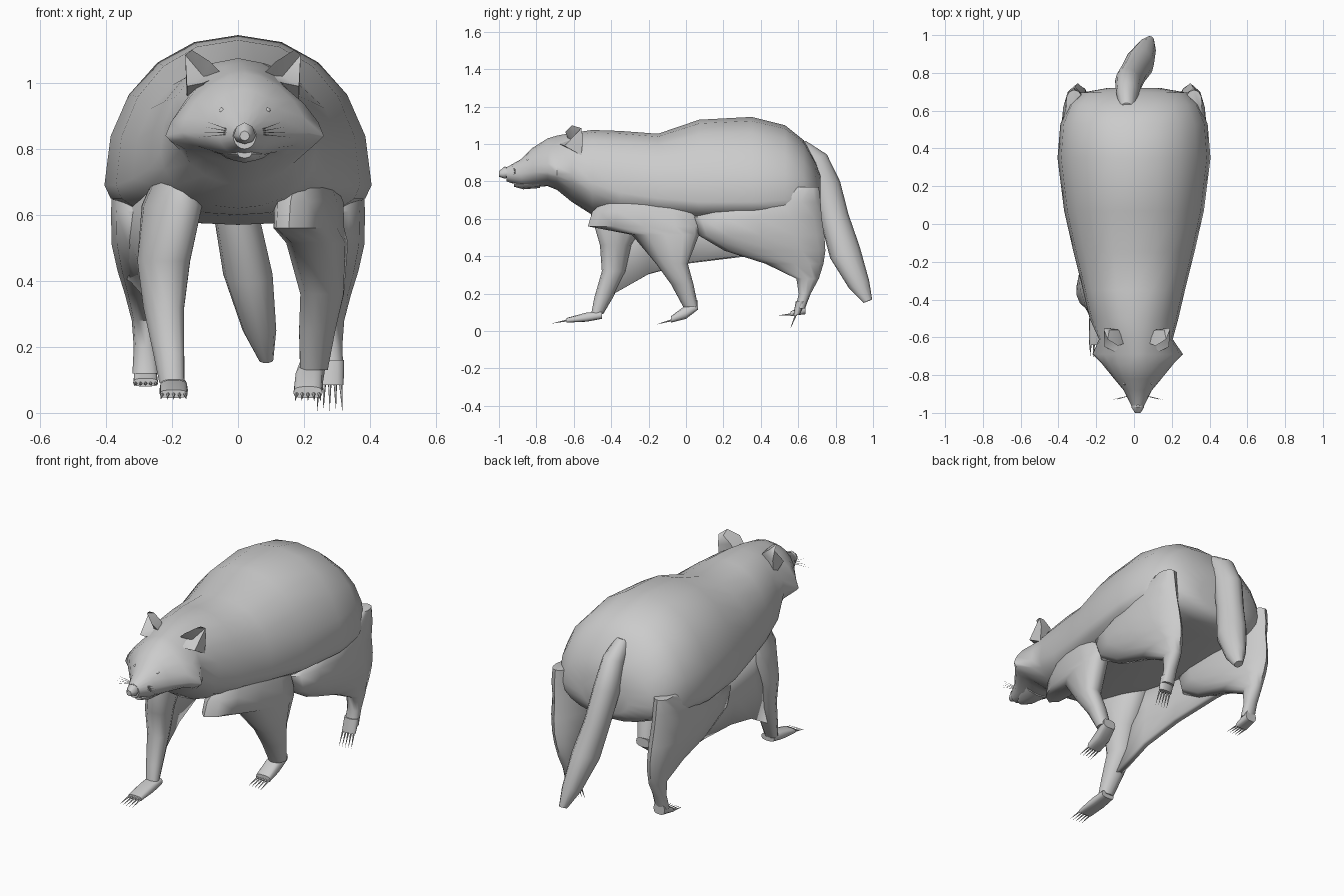
import bpy, bmesh, math
from mathutils import Vector


def finish(name, bm, angle=50):
    bmesh.ops.recalc_face_normals(bm, faces=bm.faces)
    me = bpy.data.meshes.new(name)
    bm.to_mesh(me)
    bm.free()
    ob = bpy.data.objects.new(name, me)
    bpy.context.collection.objects.link(ob)
    bpy.ops.object.select_all(action='DESELECT')
    ob.select_set(True)
    bpy.context.view_layer.objects.active = ob
    bpy.ops.object.shade_smooth_by_angle(angle=math.radians(angle))
    return ob


def loft(name, rings):
    bm = bmesh.new()
    vs = [[bm.verts.new(p) for p in r] for r in rings]
    n = len(vs[0])
    for a, b in zip(vs, vs[1:]):
        for i in range(n):
            j = (i + 1) % n
            bm.faces.new((a[i], a[j], b[j], b[i]))
    bm.faces.new(vs[0])
    bm.faces.new(vs[-1])
    return finish(name, bm)


def curve(t, e):
    c, s = math.cos(t), math.sin(t)
    f = lambda v: math.copysign(abs(v) ** (2 / e), v) if abs(v) > 1e-6 else 0
    return f(c), f(s)


def upright(name, secs, n=14):
    """Sections across y: (y, centre x, half width, top z, widest z, bottom z, squareness)."""
    rings = []
    for y, cx, w, zt, zm, zb, e in secs:
        ring = []
        for i in range(n):
            c, s = curve(2 * math.pi * i / n, e)
            ring.append((cx + w * c, y, zm + s * ((zt - zm) if s > 0 else (zm - zb))))
        rings.append(ring)
    return loft(name, rings)


def level(name, secs, shear=0.0, n=12):
    """Horizontal sections: (z, x, y, x radius, y radius); shear slants x along y."""
    rings = []
    for z, x, y, rx, ry in secs:
        ring = []
        for i in range(n):
            c, s = curve(2 * math.pi * i / n, 2.2)
            ring.append((x + rx * c + shear * ry * s, y + ry * s, z))
        rings.append(ring)
    return loft(name, rings)


def spike(name, a, b, r, n=5):
    a, b = Vector(a), Vector(b)
    d = (b - a).normalized()
    u = d.orthogonal().normalized()
    v = d.cross(u)
    bm = bmesh.new()
    ring = [bm.verts.new(a + r * (u * math.cos(2 * math.pi * i / n) + v * math.sin(2 * math.pi * i / n)))
            for i in range(n)]
    tip = bm.verts.new(b)
    for i in range(n):
        bm.faces.new((ring[i], ring[(i + 1) % n], tip))
    bm.faces.new(ring)
    return finish(name, bm)


def claws(name, cx, start, end, spread):
    for i in range(5):
        dx = (i - 2) / 2 * spread
        spike(name, (cx + dx, *start), (cx + dx * 1.15, *end), 0.006)


# Body, neck and head in one loft
upright("body_and_head", [
    (0.72, 0.00, 0.14, 0.83, 0.70, 0.62, 2.0),
    (0.695, 0.00, 0.28, 0.90, 0.71, 0.58, 2.2),
    (0.63, 0.00, 0.345, 1.02, 0.71, 0.57, 2.2),
    (0.53, 0.00, 0.39, 1.10, 0.70, 0.57, 2.15),
    (0.35, 0.00, 0.405, 1.145, 0.69, 0.57, 2.1),
    (0.07, 0.00, 0.37, 1.13, 0.69, 0.57, 2.15),
    (-0.15, 0.00, 0.32, 1.055, 0.71, 0.59, 2.2),
    (-0.35, 0.00, 0.27, 1.07, 0.74, 0.60, 2.2),
    (-0.50, 0.00, 0.235, 1.075, 0.79, 0.62, 2.0),
    (-0.61, 0.01, 0.195, 1.06, 0.84, 0.69, 1.9),
    (-0.69, 0.02, 0.24, 1.045, 0.84, 0.755, 1.45),
    (-0.74, 0.02, 0.19, 1.03, 0.85, 0.775, 1.7),
    (-0.82, 0.02, 0.125, 0.98, 0.85, 0.77, 1.9),
    (-0.88, 0.02, 0.075, 0.92, 0.84, 0.775, 2.0),
    (-0.96, 0.02, 0.035, 0.875, 0.84, 0.80, 2.0),
], 20)

# Nose and lower jaw
upright("nose", [(-0.94, 0.02, 0.028, 0.87, 0.845, 0.825, 2),
                 (-0.97, 0.02, 0.034, 0.88, 0.84, 0.815, 2),
                 (-1.00, 0.02, 0.015, 0.855, 0.838, 0.825, 2)], 8)
upright("lower_jaw", [(-0.78, 0.02, 0.08, 0.81, 0.79, 0.765, 2),
                      (-0.87, 0.02, 0.05, 0.80, 0.785, 0.758, 2),
                      (-0.92, 0.02, 0.022, 0.80, 0.785, 0.772, 2)], 8)

for s in (-1, 1):
    # Eyes
    bm = bmesh.new()
    bmesh.ops.create_icosphere(bm, subdivisions=1, radius=0.012)
    bmesh.ops.translate(bm, verts=bm.verts, vec=(0.02 + s * 0.068, -0.842, 0.915))
    finish("eye", bm)
    # Cupped ears
    bm = bmesh.new()
    X = lambda v: 0.015 + s * v
    rim = [bm.verts.new((X(x), y, z)) for x, y, z in (
        (0.06, -0.63, 1.025), (0.10, -0.645, 1.065), (0.155, -0.61, 1.10),
        (0.175, -0.56, 1.085), (0.17, -0.65, 0.99), (0.12, -0.675, 1.00))]
    back = [bm.verts.new((X(x), y, z)) for x, y, z in (
        (0.08, -0.57, 1.01), (0.10, -0.56, 1.05), (0.145, -0.56, 1.085),
        (0.17, -0.55, 1.03), (0.17, -0.56, 0.94), (0.11, -0.58, 0.95))]
    cup = bm.verts.new((X(0.12), -0.60, 1.02))
    for i in range(6):
        j = (i + 1) % 6
        bm.faces.new((rim[i], rim[j], back[j], back[i]))
        bm.faces.new((rim[j], rim[i], cup))
    bm.faces.new(back)
    finish("ear", bm)
    # Whiskers
    for i in range(4):
        spike("whisker", (0.02 + s * 0.045, -0.91, 0.845 + 0.004 * i),
              (0.02 + s * (0.14 - 0.008 * i), -0.93, 0.835 + 0.016 * i), 0.002, 3)

# Tail
tail = [((-0.035, 0.60, 1.00), 0.045), ((-0.035, 0.69, 0.92), 0.068), ((-0.03, 0.75, 0.77), 0.08),
        ((-0.005, 0.795, 0.60), 0.078), ((0.03, 0.85, 0.42), 0.085),
        ((0.065, 0.925, 0.25), 0.058), ((0.085, 0.972, 0.16), 0.025)]
rings = []
for p, r in tail:
    rings.append([Vector(p) + r * (Vector((0.88, -0.1, 0)) * math.cos(t) + Vector((0, 0.93, 0.36)) * math.sin(t))
                  for t in [2 * math.pi * i / 12 for i in range(12)]])
loft("tail", rings)

# Right front leg, swept back
level("front_leg_right", [
    (0.71, 0.215, -0.22, 0.06, 0.20), (0.64, 0.215, -0.22, 0.085, 0.28),
    (0.56, 0.215, -0.22, 0.085, 0.305), (0.515, 0.24, -0.11, 0.085, 0.18),
    (0.36, 0.255, -0.075, 0.065, 0.085), (0.25, 0.24, -0.02, 0.055, 0.06),
    (0.13, 0.23, 0.025, 0.042, 0.04)], 0.2)
upright("front_foot_right", [
    (0.065, 0.225, 0.04, 0.165, 0.14, 0.115, 3), (0.0, 0.215, 0.043, 0.14, 0.095, 0.065, 3),
    (-0.08, 0.212, 0.044, 0.08, 0.06, 0.045, 3)])
claws("front_claw", 0.212, (-0.075, 0.058), (-0.16, 0.035), 0.034)

# Left front leg, reaching forward
level("front_leg_left", [
    (0.72, -0.19, -0.34, 0.055, 0.13), (0.63, -0.20, -0.35, 0.085, 0.16),
    (0.46, -0.225, -0.375, 0.08, 0.085), (0.32, -0.225, -0.385, 0.062, 0.065),
    (0.18, -0.21, -0.44, 0.047, 0.05), (0.09, -0.20, -0.475, 0.038, 0.032)], -0.2)
upright("front_foot_left", [
    (-0.45, -0.195, 0.04, 0.105, 0.085, 0.065, 3), (-0.53, -0.195, 0.043, 0.10, 0.07, 0.05, 3),
    (-0.64, -0.195, 0.042, 0.07, 0.055, 0.045, 3)])
claws("front_claw", -0.195, (-0.63, 0.058), (-0.72, 0.04), 0.034)

# Skin fold from left front leg back to the belly
fold = [(-0.42, 0.18), (-0.20, 0.305), (0.02, 0.365), (0.30, 0.40), (0.48, 0.42)]
bm = bmesh.new()
grid = [[bm.verts.new((x - 0.12 * i / 4, y + (0.06 * k if i == 0 else 0), (z, 0.52, 0.66)[k]))
         for i, (y, z) in enumerate(fold)] for k, x in enumerate((-0.215, -0.24, -0.23))]
for a, b in zip(grid, grid[1:]):
    for i in range(len(fold) - 1):
        bm.faces.new((a[i], a[i + 1], b[i + 1], b[i]))
ob = finish("skin_fold", bm)
m = ob.modifiers.new("thick", 'SOLIDIFY')
m.thickness = 0.04
m.offset = 0

# Hind legs
for s, side in ((-1, "left"), (1, "right")):
    level("hind_leg_" + side, [
        (0.77, s * 0.315, 0.64, 0.045, 0.07), (0.69, s * 0.31, 0.50, 0.07, 0.22),
        (0.61, s * 0.30, 0.38, 0.085, 0.345), (0.51, s * 0.295, 0.405, 0.088, 0.335),
        (0.43, s * 0.29, 0.475, 0.075, 0.27), (0.36, s * 0.285, 0.58, 0.058, 0.155),
        (0.28, s * 0.28, 0.65, 0.042, 0.06), (0.20, s * 0.28, 0.635, 0.036, 0.032),
        (0.12, s * 0.28, 0.61, 0.04, 0.026)], s * 0.03)
# Hind feet: the left one flat, the right one pointing down
upright("hind_foot_left", [(0.64, -0.28, 0.034, 0.15, 0.12, 0.09, 3),
                           (0.56, -0.28, 0.038, 0.105, 0.09, 0.08, 3)])
claws("hind_claw", -0.28, (0.565, 0.09), (0.48, 0.082), 0.03)
level("hind_foot_right", [(0.16, 0.28, 0.615, 0.042, 0.028), (0.085, 0.278, 0.59, 0.042, 0.016)])
claws("hind_claw", 0.278, (0.59, 0.095), (0.555, 0.005), 0.033)
